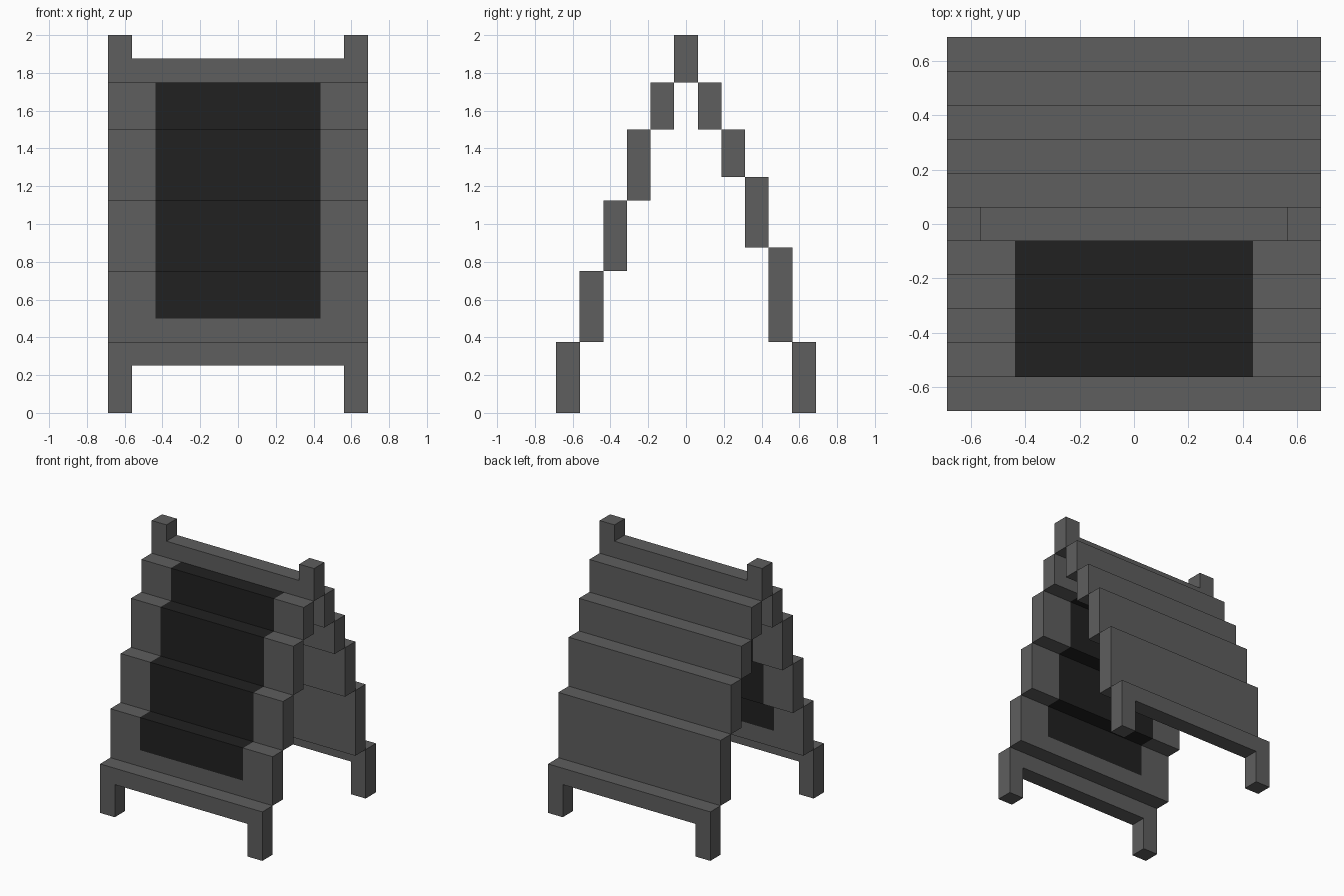
import bpy, bmesh
from mathutils import Vector

if "Cube" in bpy.data.objects:
    bpy.data.objects.remove(bpy.data.objects["Cube"])

W = 0.6875      # half width of the sign
T = 0.125       # board thickness
PX = 0.4375     # half width of the dark panel
PZ = 0.5        # bottom of the dark panel


def material(name, value):
    m = bpy.data.materials.new(name)
    m.diffuse_color = (value, value, value, 1)
    m.use_nodes = True
    m.node_tree.nodes["Principled BSDF"].inputs["Base Color"].default_value = m.diffuse_color
    return m


frame_grey = material("frame grey", 0.112)
panel_black = material("panel black", 0.0152)


def board(name, profile, column, panel=False):
    """Extrude an x-z outline through one thickness; column counts from the ridge."""
    bm = bmesh.new()
    y = column * T - T / 2
    face = bm.faces.new([bm.verts.new((x, y, z)) for x, z in profile])
    ext = bmesh.ops.extrude_face_region(bm, geom=[face])
    moved = [v for v in ext["geom"] if isinstance(v, bmesh.types.BMVert)]
    bmesh.ops.translate(bm, verts=moved, vec=(0, T, 0))
    bmesh.ops.recalc_face_normals(bm, faces=bm.faces[:])
    if panel:
        # cut the panel outline into the board and colour what lies inside it
        for co, no in (((PX, 0, 0), (1, 0, 0)), ((-PX, 0, 0), (1, 0, 0)), ((0, 0, PZ), (0, 0, 1))):
            geom = bm.verts[:] + bm.edges[:] + bm.faces[:]
            bmesh.ops.bisect_plane(bm, geom=geom, dist=1e-5, plane_co=Vector(co), plane_no=Vector(no))
        for f in bm.faces:
            c = f.calc_center_median()
            f.material_index = int(abs(c.x) < PX and c.z > PZ - 0.001)
    me = bpy.data.meshes.new(name)
    bm.to_mesh(me)
    bm.free()
    me.materials.append(frame_grey)
    me.materials.append(panel_black)
    ob = bpy.data.objects.new(name, me)
    bpy.context.collection.objects.link(ob)


def rect(z0, z1):
    return [(-W, z0), (W, z0), (W, z1), (-W, z1)]


def bracket(flat, rail, tip):
    """Rail between flat and rail heights, with end posts reaching to tip."""
    i = W - T
    return [(-W, flat), (W, flat), (W, tip), (i, tip), (i, rail), (-i, rail), (-i, tip), (-W, tip)]


# legs with lower rails, and the ridge with its two posts
board("front_legs", bracket(0.375, 0.25, 0), -5)
board("back_legs", bracket(0.375, 0.25, 0), 5)
board("top_ridge", bracket(1.75, 1.875, 2.0), 0)

# stepped front boards carrying the dark panel
for n, (z0, z1) in enumerate([(0.375, 0.75), (0.75, 1.125), (1.125, 1.5), (1.5, 1.75)]):
    board(f"front_board_{n + 1}", rect(z0, z1), n - 4, panel=True)

# stepped plain back boards
for n, (z0, z1) in enumerate([(0.375, 0.875), (0.875, 1.25), (1.25, 1.5), (1.5, 1.75)]):
    board(f"back_board_{n + 1}", rect(z0, z1), 4 - n)
